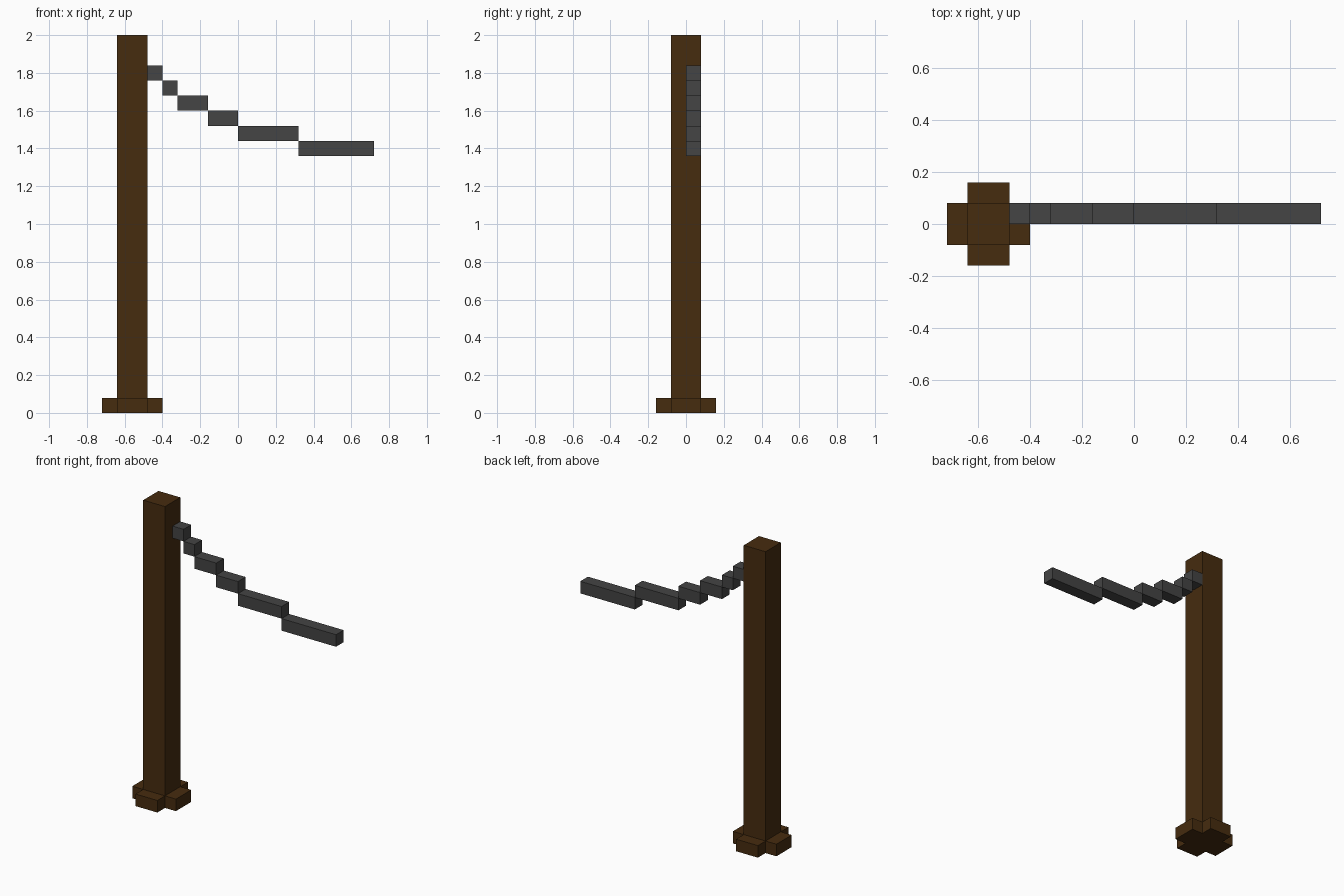
import bpy
import bmesh
from mathutils import Matrix, Vector

cube = bpy.data.objects.get("Cube")
if cube:
    bpy.data.objects.remove(cube, do_unlink=True)

U = 0.08  # grid unit shared by every block


def make_material(name, rgb):
    mat = bpy.data.materials.new(name)
    mat.use_nodes = True
    mat.diffuse_color = (*rgb, 1)
    mat.node_tree.nodes["Principled BSDF"].inputs["Base Color"].default_value = (*rgb, 1)
    return mat


wood = make_material("dark brown wood", (0.061, 0.025, 0.0048))
iron = make_material("dark grey", (0.058, 0.058, 0.058))


def box(name, lo, hi, mat):
    """Axis-aligned block between two corners given in grid units."""
    lo, hi = Vector(lo) * U, Vector(hi) * U
    bm = bmesh.new()
    bmesh.ops.create_cube(bm, size=1, matrix=Matrix.Diagonal((*(hi - lo), 1)))
    mesh = bpy.data.meshes.new(name)
    bm.to_mesh(mesh)
    bm.free()
    mesh.materials.append(mat)
    obj = bpy.data.objects.new(name, mesh)
    obj.location = (lo + hi) / 2
    bpy.context.collection.objects.link(obj)
    return obj


# Upright post
box("post", (-8, -1, 0), (-6, 1, 25), wood)

# Four short feet, one against each side of the post
box("foot_right", (-9, -1, 0), (-8, 1, 1), wood)
box("foot_left", (-6, -1, 0), (-5, 1, 1), wood)
box("foot_front", (-8, -2, 0), (-6, -1, 1), wood)
box("foot_back", (-8, 1, 0), (-6, 2, 1), wood)

# Sagging cable: each step is one unit lower, and the lengths grow outward
x, z = -6, 22
for i, length in enumerate((1, 1, 2, 2, 4, 5), 1):
    box(f"cable_step_{i}", (x, 0, z), (x + length, 1, z + 1), iron)
    x += length
    z -= 1
